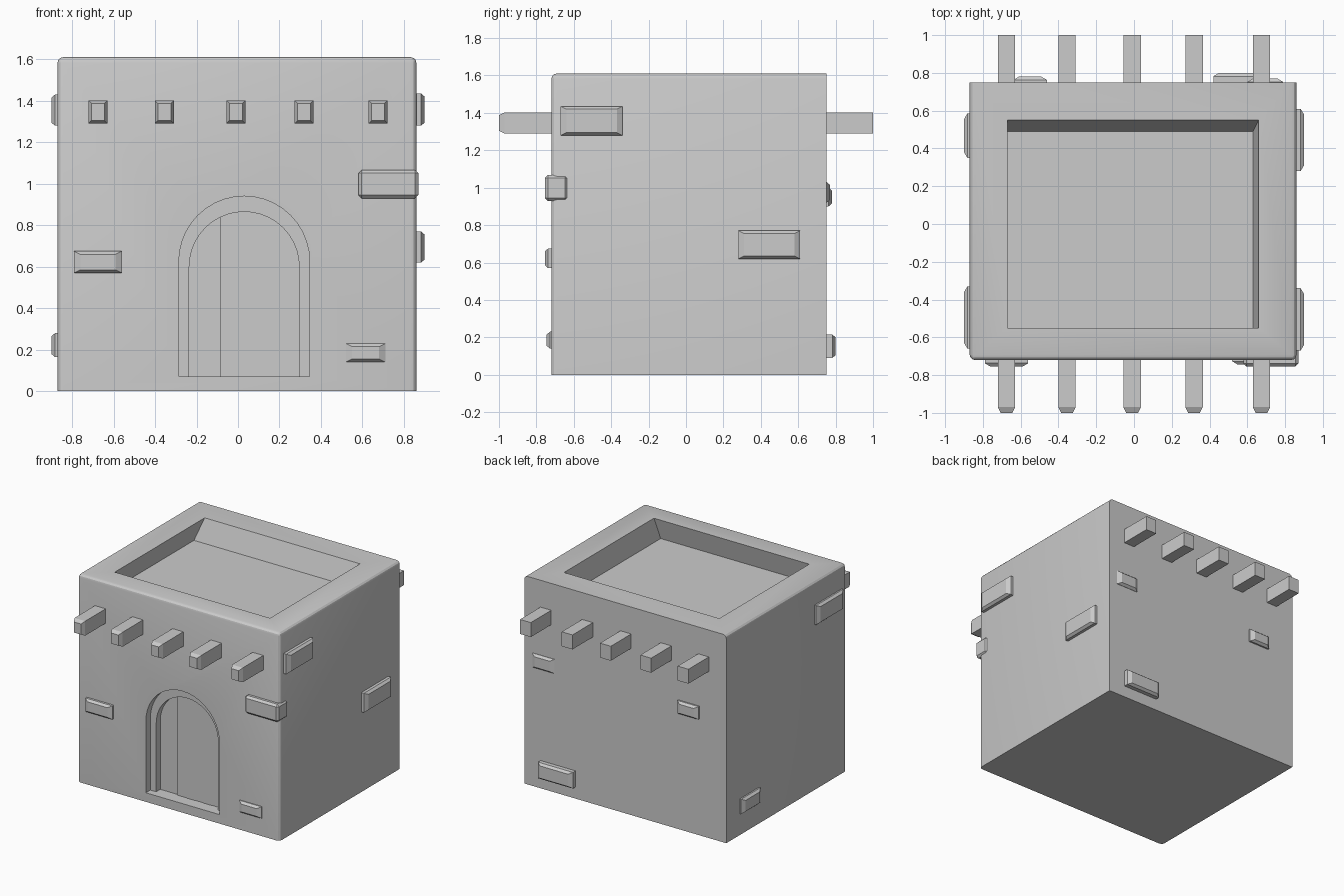
import bpy, bmesh, math

if "Cube" in bpy.data.objects:
    bpy.data.objects.remove(bpy.data.objects["Cube"])


def make_object(name, bm):
    bmesh.ops.recalc_face_normals(bm, faces=bm.faces[:])
    mesh = bpy.data.meshes.new(name)
    bm.to_mesh(mesh)
    bm.free()
    ob = bpy.data.objects.new(name, mesh)
    bpy.context.collection.objects.link(ob)
    return ob


def loft(name, bottom, top):
    """Closed solid between two matching point loops."""
    bm = bmesh.new()
    a = [bm.verts.new(p) for p in bottom]
    b = [bm.verts.new(p) for p in top]
    bm.faces.new(a)
    bm.faces.new(b)
    n = len(a)
    for i in range(n):
        bm.faces.new((a[i], a[(i + 1) % n], b[(i + 1) % n], b[i]))
    return make_object(name, bm)


def rect(u0, u1, v0, v1, place):
    return [place(u, v) for u, v in ((u0, v0), (u1, v0), (u1, v1), (u0, v1))]


def box_bmesh(x0, x1, y0, y1, z0, z1):
    bm = bmesh.new()
    bmesh.ops.create_cube(bm, size=1)
    for v in bm.verts:
        v.co = ((x0 + x1) / 2 + v.co.x * (x1 - x0),
                (y0 + y1) / 2 + v.co.y * (y1 - y0),
                (z0 + z1) / 2 + v.co.z * (z1 - z0))
    return bm


def cut(target, cutter):
    mod = target.modifiers.new("cut", 'BOOLEAN')
    mod.operation = 'DIFFERENCE'
    mod.solver = 'EXACT'
    mod.object = cutter
    bpy.context.view_layer.objects.active = target
    bpy.ops.object.modifier_apply(modifier=mod.name)
    bpy.data.objects.remove(cutter, do_unlink=True)


# House walls: rounded front corners and roof edge, sharp back
X0, X1, Y0, Y1, H = -0.87, 0.86, -0.72, 0.75, 1.61
bm = box_bmesh(X0, X1, Y0, Y1, 0, H)
edges = []
for e in bm.edges:
    mid = (e.verts[0].co + e.verts[1].co) / 2
    top, front, back = mid.z > H - 0.01, mid.y < Y0 + 0.01, mid.y > Y1 - 0.01
    upright = abs(e.verts[0].co.z - e.verts[1].co.z) > 0.1
    if (top and not back) or (upright and front):
        edges.append(e)
bmesh.ops.bevel(bm, geom=edges, offset=0.028, segments=3, profile=0.5, affect='EDGES')
walls = make_object("house_walls", bm)

# Sunken roof with slightly slanted sides
cut(walls, loft("roof_cutter",
                rect(-0.72, 0.63, -0.59, 0.49, lambda u, v: (u, v, 1.445)),
                rect(-0.67, 0.66, -0.55, 0.55, lambda u, v: (u, v, H + 0.001))))


# Stepped arched doorway
def arch(radius, spring, y, cx=0.03, base=0.07, n=20):
    pts = [(cx - radius, y, base), (cx + radius, y, base)]
    for i in range(n + 1):
        t = math.pi * i / n
        pts.append((cx + radius * math.cos(t), y, spring + radius * math.sin(t)))
    return pts


for radius, spring, depth in ((0.315, 0.625, 0.055), (0.265, 0.60, 0.105)):
    cut(walls, loft("door_cutter", arch(radius, spring, Y0 - 0.1),
                    arch(radius, spring, Y0 + depth)))

bpy.ops.object.select_all(action='DESELECT')
walls.select_set(True)
bpy.context.view_layer.objects.active = walls
bpy.ops.object.shade_smooth_by_angle(angle=math.radians(25))

# Door planks, their tops buried in the wall above the arch
plank_edges = (-0.085, 0.0, 0.075, 0.15, 0.22, 0.31)
for i in range(len(plank_edges) - 1):
    y = Y0 + (0.092 if i % 2 else 0.095)
    make_object("door_plank", box_bmesh(plank_edges[i], plank_edges[i + 1],
                                        y, Y0 + 0.15, 0.05, 0.9))

# Roof beams running through the house, chamfered at the front
for x in (-0.675, -0.355, -0.01, 0.318, 0.675):
    w, z0, z1 = 0.046, 1.29, 1.402
    make_object("roof_beam", box_bmesh(x - w, x + w, -0.97, 1.0, z0, z1))
    loft("beam_tip",
         rect(x - w, x + w, z0, z1, lambda u, v: (u, -0.97, v)),
         rect(x - w + 0.015, x + w - 0.015, z0 + 0.015, z1 - 0.015,
              lambda u, v: (u, -1.0, v)))

# Stones showing through the plaster: (side, u0, u1, z0, z1, outer plane)
stones = (
    ('y', -0.79, -0.56, 0.57, 0.675, -0.755),
    ('y', 0.52, 0.71, 0.14, 0.23, -0.745),
    ('x', -0.67, -0.34, 1.28, 1.435, 0.90),
    ('x', 0.28, 0.61, 0.62, 0.77, 0.90),
    ('x', 0.35, 0.585, 0.165, 0.28, -0.90),
    ('x', -0.66, -0.33, 1.28, 1.43, -0.90),
    ('y', 0.60, 0.79, 0.92, 1.03, 0.77),
    ('y', -0.64, -0.46, 0.90, 1.0, 0.78),
    ('y', 0.42, 0.72, 0.09, 0.215, 0.80),
)
for axis, u0, u1, z0, z1, outer in stones:
    s = math.copysign(1, outer)

    def at(depth):
        w = outer - s * depth
        if axis == 'x':
            return lambda u, v: (w, u, v)
        return lambda u, v: (u, w, v)

    bm = bmesh.new()
    loops = [[bm.verts.new(p) for p in r] for r in (
        rect(u0, u1, z0, z1, at(0.09)),
        rect(u0, u1, z0, z1, at(0.018)),
        rect(u0 + 0.03, u1 - 0.03, z0 + 0.015, z1 - 0.015, at(0)))]
    bm.faces.new(loops[0])
    bm.faces.new(loops[2])
    for a, b in zip(loops, loops[1:]):
        for i in range(4):
            j = (i + 1) % 4
            bm.faces.new((a[i], a[j], b[j], b[i]))
    make_object("wall_stone", bm)

# Corner stone wrapping the front right edge
bm = box_bmesh(0.58, 0.87, -0.755, -0.63, 0.93, 1.067)
bmesh.ops.bevel(bm, geom=bm.edges[:], offset=0.016, segments=1, affect='EDGES')
make_object("corner_stone", bm)
